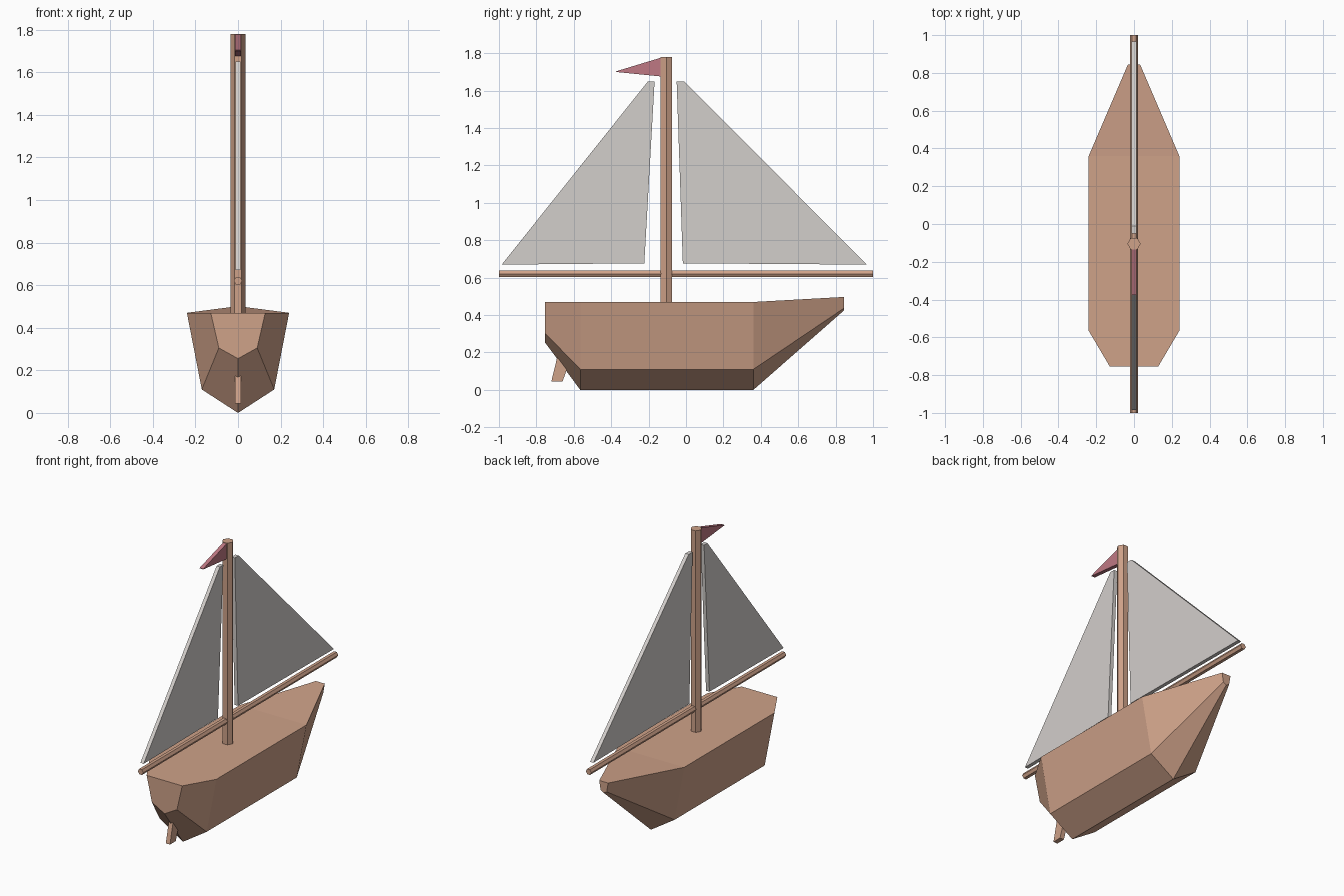
import bpy, bmesh
from math import pi
from mathutils import Matrix

if "Cube" in bpy.data.objects:
    bpy.data.objects.remove(bpy.data.objects["Cube"])


def material(name, rgb):
    m = bpy.data.materials.new(name)
    m.diffuse_color = (*rgb, 1)
    m.use_nodes = True
    m.node_tree.nodes["Principled BSDF"].inputs["Base Color"].default_value = m.diffuse_color
    return m


WOOD = material("wood", (0.62, 0.36, 0.25))
CANVAS = material("canvas", (0.65, 0.62, 0.60))
RED = material("red_cloth", (0.52, 0.19, 0.23))


def finish(name, bm, mat):
    bmesh.ops.recalc_face_normals(bm, faces=bm.faces)
    mesh = bpy.data.meshes.new(name)
    bm.to_mesh(mesh)
    bm.free()
    mesh.materials.append(mat)
    obj = bpy.data.objects.new(name, mesh)
    bpy.context.collection.objects.link(obj)
    return obj


def loft(name, rings, mat):
    """Skin a list of closed rings and cap both ends."""
    bm = bmesh.new()
    loops = [[bm.verts.new(p) for p in ring] for ring in rings]
    n = len(loops[0])
    for a, b in zip(loops, loops[1:]):
        for i in range(n):
            j = (i + 1) % n
            bm.faces.new((a[i], a[j], b[j], b[i]))
    bm.faces.new(loops[0])
    bm.faces.new(loops[-1])
    return finish(name, bm, mat)


def plate(name, profile, half, mat):
    """Flat part: a (y, z) outline given thickness along x."""
    return loft(name, [[(x, y, z) for y, z in profile] for x in (-half, half)], mat)


def spar(name, radius, length, matrix):
    """Six-sided pole."""
    bm = bmesh.new()
    bmesh.ops.create_cone(bm, cap_ends=True, segments=6, radius1=radius,
                          radius2=radius, depth=length,
                          matrix=matrix @ Matrix.Rotation(pi / 2, 4, 'Z'))
    # put two corners exactly on the +-x sides
    if max(v.co.x for v in bm.verts) < radius * 0.95:
        bmesh.ops.transform(bm, verts=bm.verts, space=matrix.inverted(),
                            matrix=Matrix.Rotation(pi / 6, 4, 'Z'))
    return finish(name, bm, WOOD)


# Hull stations: y, deck half width, deck z, chine half width, chine z, keel z
stations = [
    (-0.755, 0.128, 0.47, 0.09, 0.305, 0.255),
    (-0.565, 0.24, 0.47, 0.17, 0.11, 0.0),
    (0.36, 0.24, 0.47, 0.17, 0.11, 0.0),
    (0.845, 0.032, 0.497, 0.022, 0.437, 0.425),
]
loft("hull", [[(-dw, y, dz), (-cw, y, cz), (0, y, kz), (cw, y, cz), (dw, y, dz)]
              for y, dw, dz, cw, cz, kz in stations], WOOD)

# Rudder under the stern
plate("rudder", [(-0.72, 0.045), (-0.66, 0.045), (-0.615, 0.17), (-0.68, 0.21)],
      0.015, WOOD)

# Mast and boom
spar("mast", 0.035, 1.32, Matrix.Translation((0, -0.105, 1.12)))
spar("boom", 0.02, 2.0, Matrix.Translation((0, 0, 0.62)) @ Matrix.Rotation(pi / 2, 4, 'X'))

# Sails
plate("aft_sail", [(-0.985, 0.67), (-0.223, 0.677), (-0.168, 1.65), (-0.203, 1.65)],
      0.012, CANVAS)
plate("fore_sail", [(-0.017, 0.677), (0.967, 0.67), (-0.01, 1.65), (-0.05, 1.65)],
      0.012, CANVAS)

# Pennant at the masthead
plate("pennant", [(-0.125, 1.675), (-0.125, 1.779), (-0.375, 1.703), (-0.375, 1.7)],
      0.013, RED)
